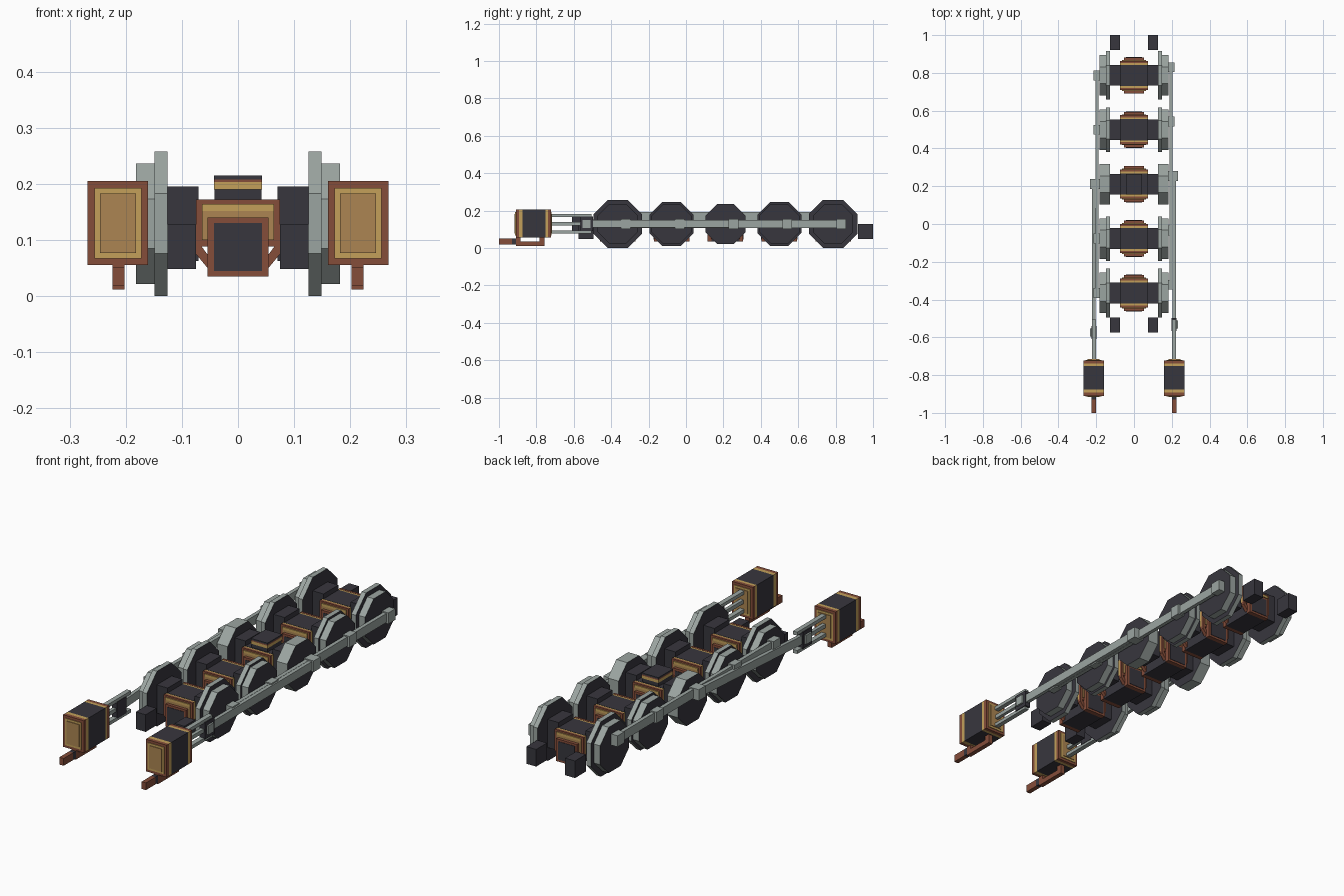
import bpy, bmesh, math
from mathutils import Vector

if "Cube" in bpy.data.objects:
    bpy.data.objects.remove(bpy.data.objects["Cube"], do_unlink=True)


def material(name, r, g, b):
    m = bpy.data.materials.new(name)
    m.use_nodes = True
    m.diffuse_color = (r, g, b, 1)
    bsdf = next(n for n in m.node_tree.nodes if n.type == "BSDF_PRINCIPLED")
    bsdf.inputs["Base Color"].default_value = (r, g, b, 1)
    return m


DARK = material("dark iron", .039, .037, .048)
STEEL = material("pale steel", .33, .376, .357)
COPPER = material("copper brown", .235, .075, .042)
GOLD = material("gold trim", .546, .352, .102)
BRONZE = material("bronze panel", .413, .235, .084)


def finish(name, bm, *mats):
    bmesh.ops.recalc_face_normals(bm, faces=bm.faces)
    mesh = bpy.data.meshes.new(name)
    bm.to_mesh(mesh)
    bm.free()
    for m in mats:
        mesh.materials.append(m)
    ob = bpy.data.objects.new(name, mesh)
    bpy.context.collection.objects.link(ob)
    return ob


def box(name, x, y, z, mat):
    """Box from (low, high) pairs on each axis."""
    bm = bmesh.new()
    bmesh.ops.create_cube(bm, size=1)
    for v in bm.verts:
        v.co = [(r[0] + r[1]) / 2 + c * (r[1] - r[0]) for r, c in zip((x, y, z), v.co)]
    return finish(name, bm, mat)


def side_box(name, s, x, y, z, mat):
    return box(name, sorted((s * x[0], s * x[1])), y, z, mat)


def around(c, h):
    return (c - h, c + h)


def bar(name, s, x, start, end, h, mat):
    """Flat rod running between two (y, z) points."""
    a, b = Vector(start), Vector(end)
    d = (b - a).normalized() * h
    n = Vector((-d.y, d.x))
    bm = bmesh.new()
    corners = (a - d - n, b + d - n, b + d + n, a - d + n)
    rings = [[bm.verts.new((s * w, p.x, p.y)) for p in corners] for w in x]
    cap(bm, rings)
    return finish(name, bm, mat)


def cap(bm, rings):
    """Join two matching rings into a closed prism."""
    n = len(rings[0])
    for ring in rings:
        bm.faces.new(ring)
    for i in range(n):
        j = (i + 1) % n
        bm.faces.new((rings[0][i], rings[0][j], rings[1][j], rings[1][i]))


def octagon(name, s, x, y, z, apothem):
    """Eight-sided disc with dark faces and a steel rim."""
    r = apothem / math.cos(math.pi / 8)
    angles = [math.pi / 8 + i * math.pi / 4 for i in range(8)]
    bm = bmesh.new()
    cap(bm, [[bm.verts.new((s * w, y + r * math.cos(a), z + r * math.sin(a)))
              for a in angles] for w in x])
    ob = finish(name, bm, DARK, STEEL)
    for f in ob.data.polygons:
        f.material_index = 0 if abs(f.normal.x) > .5 else 1
    return ob


AXLE_Z = .129
CRANK = .043
AXLES = [-.365 + .288 * i for i in range(5)]
FLANGES = [.129, .118, None, .118, .129]

# Wheel sets
for i, (y, flange) in enumerate(zip(AXLES, FLANGES)):
    for s in (-1, 1):
        octagon("wheel_tread", s, (.126 if flange is None else .148, .182), y, AXLE_Z, .107)
        if flange:
            octagon("wheel_flange", s, (.126, .149), y, AXLE_Z, flange)
        side_box("axle_block", s, (.07, .127), around(y, .055), (.063, .195), DARK)

    # Gear housing with trimmed ends
    box("housing_core", (-.075, .075), around(y, .056), (.088, .172), DARK)
    box("lower_housing", (-.052, .052), around(y, .075), (.035, .14), DARK)
    for e in (-1, 1):
        def span(a, b):
            return sorted((y + e * a, y + e * b))
        box("housing_gold_band", (-.074, .074), span(.055, .066), (.089, .171), GOLD)
        box("housing_end", (-.075, .075), span(.066, .077), (.088, .172), COPPER)
        box("housing_panel", (-.064, .064), span(.077, .080), (.10, .164), BRONZE)
        box("housing_panel_trim", (-.064, .064), span(.077, .082), (.152, .164), GOLD)
        box("lower_housing_end", (-.054, .054), span(.074, .095), (.035, .14), COPPER)
        box("lower_housing_plate", (-.043, .043), span(.095, .097), (.045, .13), DARK)
        # Diagonal braces under the housing
        for s in (-1, 1):
            prof = [(.050, .045), (.075, .075), (.075, .09), (.066, .09), (.050, .068)]
            bm = bmesh.new()
            cap(bm, [[bm.verts.new((s * px, w, pz)) for px, pz in prof]
                     for w in span(.06, .077)])
            finish("housing_brace", bm, COPPER)

# Raised cap on the middle housing
mid = AXLES[2]
box("cap_neck", (-.042, .042), around(mid, .052), (.17, .19), DARK)
box("cap_gold_band", (-.043, .043), around(mid, .055), (.19, .203), GOLD)
box("cap_copper_band", (-.043, .043), around(mid, .055), (.203, .208), COPPER)
box("cap_top", (-.043, .043), around(mid, .055), (.208, .215), DARK)

for s in (-1, 1):
    # Frame end blocks
    for lo in (-.575, .92):
        side_box("frame_end_block", s, (.075, .126), (lo, lo + .08), (.048, .128), DARK)

    # Cranks stand a quarter turn apart on the two sides
    dy, dz = (CRANK, 0) if s > 0 else (0, CRANK)
    z = AXLE_Z + dz
    for i, y in enumerate(AXLES):
        side_box("crank_pin", s, (.18, .232 if i == 2 else .215),
                 around(y + dy, .026), around(z, .026), STEEL)
    bar("coupling_rod", s, (.187, .205), (AXLES[0] + dy, z), (AXLES[4] + dy, z), .021, STEEL)
    head = -.575 + dy
    bar("main_rod", s, (.205, .222), (head, AXLE_Z), (mid + dy, z), .020, STEEL)

    # Crosshead, its guides and the piston rod
    side_box("crosshead", s, (.198, .226), around(head, .035), (.09, .168), DARK)
    side_box("crosshead_pin", s, (.2, .234), around(head, .021), around(AXLE_Z, .021), STEEL)
    for gz in (.087, .173):
        side_box("slide_bar", s, (.200, .222), (-.73, -.505), around(gz, .008), STEEL)
    side_box("piston_rod", s, (.204, .220), (-.73, head), around(AXLE_Z, .009), STEEL)

    # Cylinder block with trimmed ends
    x, zz = (.160, .268), (.055, .205)
    side_box("cylinder_block", s, x, (-.875, -.752), zz, DARK)
    for name, y, mat in (("front_band", (-.893, -.875), GOLD), ("front_end", (-.910, -.893), COPPER),
                         ("back_band", (-.752, -.738), GOLD), ("back_end", (-.738, -.722), COPPER)):
        side_box("cylinder_" + name, s, x, y, zz, mat)
    for y in ((-.913, -.91), (-.722, -.719)):
        side_box("cylinder_trim", s, (.172, .256), y, (.067, .193), GOLD)
    for y in ((-.916, -.913), (-.719, -.716)):
        side_box("cylinder_panel", s, (.182, .246), y, (.077, .183), BRONZE)

    # Rail guard under the cylinder
    gx = (.202, .224)
    side_box("guard_tip", s, gx, (-1, -.93), (.018, .052), COPPER)
    side_box("guard_joint", s, gx, (-.93, -.91), (.018, .052), DARK)
    side_box("guard_mount", s, gx, (-.91, -.885), (.018, .057), COPPER)
    side_box("guard_bar", s, gx, (-.91, -.757), (.012, .036), COPPER)
    side_box("guard_post", s, gx, (-.782, -.757), (.012, .057), COPPER)
